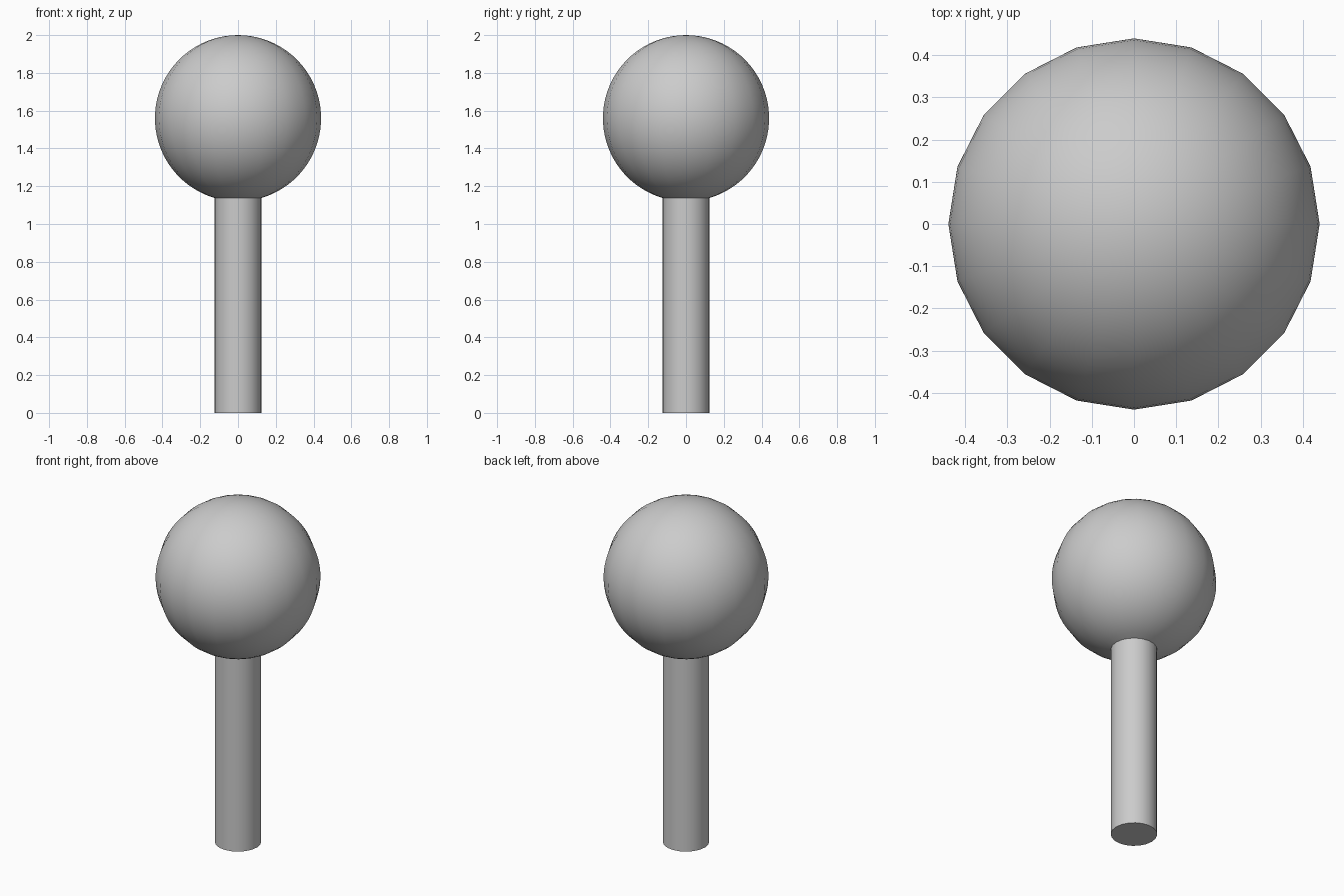
import bpy, bmesh
from math import sin, cos, pi, asin

if "Cube" in bpy.data.objects:
    bpy.data.objects.remove(bpy.data.objects["Cube"])

SIDES = 20
POST_R, BALL_R, BALL_Z = 0.124, 0.44, 1.56
ARC_STEPS = 32

# Profile from the post's foot, up to the ball, then round to its top
start = asin(POST_R / BALL_R)
profile = [(0, 0), (POST_R, 0)]
for i in range(ARC_STEPS + 1):
    a = start + (pi - start) * i / ARC_STEPS
    profile.append((BALL_R * sin(a) if i < ARC_STEPS else 0, BALL_Z - BALL_R * cos(a)))

# Revolve the profile about z
bm = bmesh.new()
verts = [bm.verts.new((r, 0, z)) for r, z in profile]
edges = [bm.edges.new(pair) for pair in zip(verts, verts[1:])]
bmesh.ops.spin(bm, geom=verts + edges, cent=(0, 0, 0), axis=(0, 0, 1),
               angle=2 * pi, steps=SIDES, use_duplicate=False)
bmesh.ops.remove_doubles(bm, verts=bm.verts, dist=1e-4)
bmesh.ops.recalc_face_normals(bm, faces=bm.faces)

mesh = bpy.data.meshes.new("ball_topped_post")
bm.to_mesh(mesh)
bm.free()
post = bpy.data.objects.new("ball_topped_post", mesh)
bpy.context.collection.objects.link(post)

# Smooth sides with crisp foot and neck edges
bpy.context.view_layer.objects.active = post
post.select_set(True)
bpy.ops.object.shade_smooth_by_angle(angle=pi / 6)
